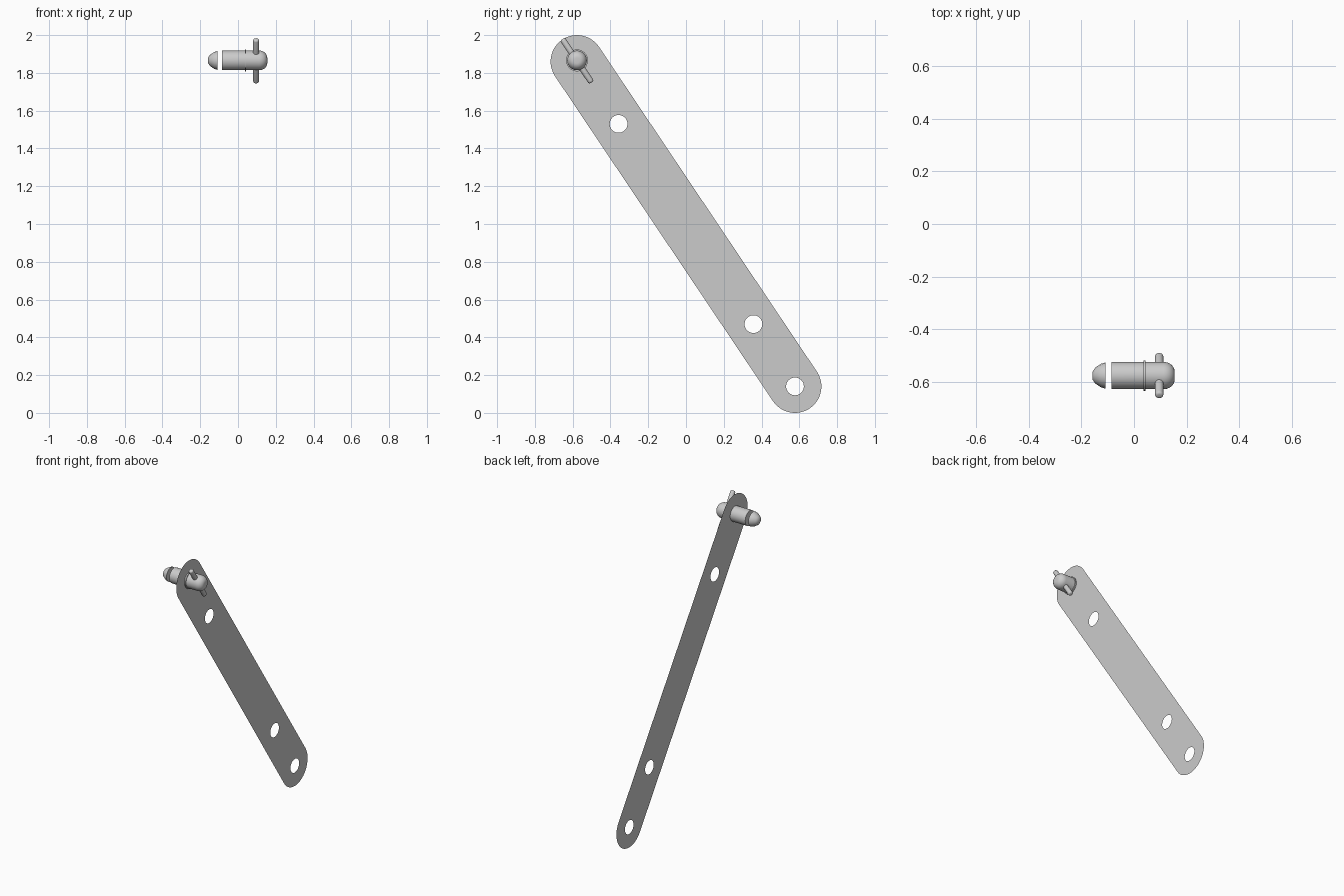
import bpy, bmesh, math
from mathutils import Matrix, Vector

if "Cube" in bpy.data.objects:
    bpy.data.objects.remove(bpy.data.objects["Cube"])

PIN_Y, PIN_Z = -0.577, 1.86          # pin axis, parallel to x
DIRECTION = Vector((0, 0.577, -0.86)).normalized()   # downhill along the bar


def finish(bm, name, smooth=True):
    mesh = bpy.data.meshes.new(name)
    bm.to_mesh(mesh)
    bm.free()
    ob = bpy.data.objects.new(name, mesh)
    bpy.context.collection.objects.link(ob)
    if smooth:
        bpy.ops.object.select_all(action='DESELECT')
        ob.select_set(True)
        bpy.context.view_layer.objects.active = ob
        bpy.ops.object.shade_smooth_by_angle(angle=math.radians(35))
    return ob


def lathe(name, profile, origin, axis, sides=32):
    """Revolve (distance along axis, radius) points about an axis."""
    bm = bmesh.new()
    verts = [bm.verts.new((r, 0, t)) for t, r in profile]
    edges = [bm.edges.new(p) for p in zip(verts, verts[1:])]
    bmesh.ops.spin(bm, geom=verts + edges, cent=(0, 0, 0), axis=(0, 0, 1),
                   angle=2 * math.pi, steps=sides, use_duplicate=False)
    bmesh.ops.remove_doubles(bm, verts=bm.verts, dist=1e-5)
    bmesh.ops.recalc_face_normals(bm, faces=bm.faces)
    rot = Vector((0, 0, 1)).rotation_difference(Vector(axis)).to_matrix().to_4x4()
    bm.transform(Matrix.Translation(origin) @ rot)
    return finish(bm, name)


def loop(bm, points):
    verts = [bm.verts.new(p) for p in points]
    return [bm.edges.new((v, verts[(i + 1) % len(verts)])) for i, v in enumerate(verts)]


# Flat link bar: paper-thin sheet with round ends and four holes
X, R, HOLE = 0.03, 0.14, 0.047
ends = [(PIN_Y, PIN_Z), (-PIN_Y, 2 - PIN_Z)]
holes = ends + [(-0.357, 1.53), (0.357, 0.47)]
slope = math.atan2(DIRECTION.z, DIRECTION.y)
outline = []
for (cy, cz), start in zip(ends, (slope + math.pi / 2, slope - math.pi / 2)):
    for i in range(25):
        a = start + math.pi * i / 24
        outline.append((X, cy + R * math.cos(a), cz + R * math.sin(a)))
bm = bmesh.new()
edges = loop(bm, outline)
for cy, cz in holes:
    edges += loop(bm, [(X, cy + HOLE * math.cos(a), cz + HOLE * math.sin(a))
                       for a in (2 * math.pi * i / 32 for i in range(32))])
bmesh.ops.triangle_fill(bm, edges=edges, use_beauty=True, use_dissolve=False)
for f in bm.faces:
    f.normal_update()
    if f.normal.x < 0:
        f.normal_flip()
finish(bm, "link_bar", smooth=False)

# Pin: shaft with a rounded head, thin collar, separate tapered tip
pin = (0, PIN_Y, PIN_Z + 0.006)
dome = [(0.112 + 0.043 * math.sin(a), 0.014 + 0.038 * math.cos(a))
        for a in (math.pi / 2 * i / 8 for i in range(9))]
lathe("pin_shaft", [(-0.085, 0), (-0.085, 0.052)] + dome + [(0.155, 0)], pin, (1, 0, 0))
lathe("pin_collar", [(0.037, 0.05), (0.037, 0.058), (0.043, 0.058), (0.043, 0.05)],
      pin, (1, 0, 0))
lathe("pin_tip", [(-0.108, 0), (-0.108, 0.05), (-0.125, 0.045), (-0.148, 0.03),
                  (-0.158, 0.015), (-0.158, 0)], pin, (1, 0, 0), sides=16)

# Cross handle through the head, in line with the bar
r, half = 0.016, 0.138
cap = [(half - 0.01 + 0.01 * math.sin(a), r - 0.01 + 0.01 * math.cos(a))
       for a in (math.pi / 2 * i / 4 for i in range(5))]
profile = [(0 - half, 0)] + [(-t, q) for t, q in reversed(cap)] + cap + [(half, 0)]
lathe("cross_handle", profile, (0.096, PIN_Y, PIN_Z + 0.004), DIRECTION, sides=20)
